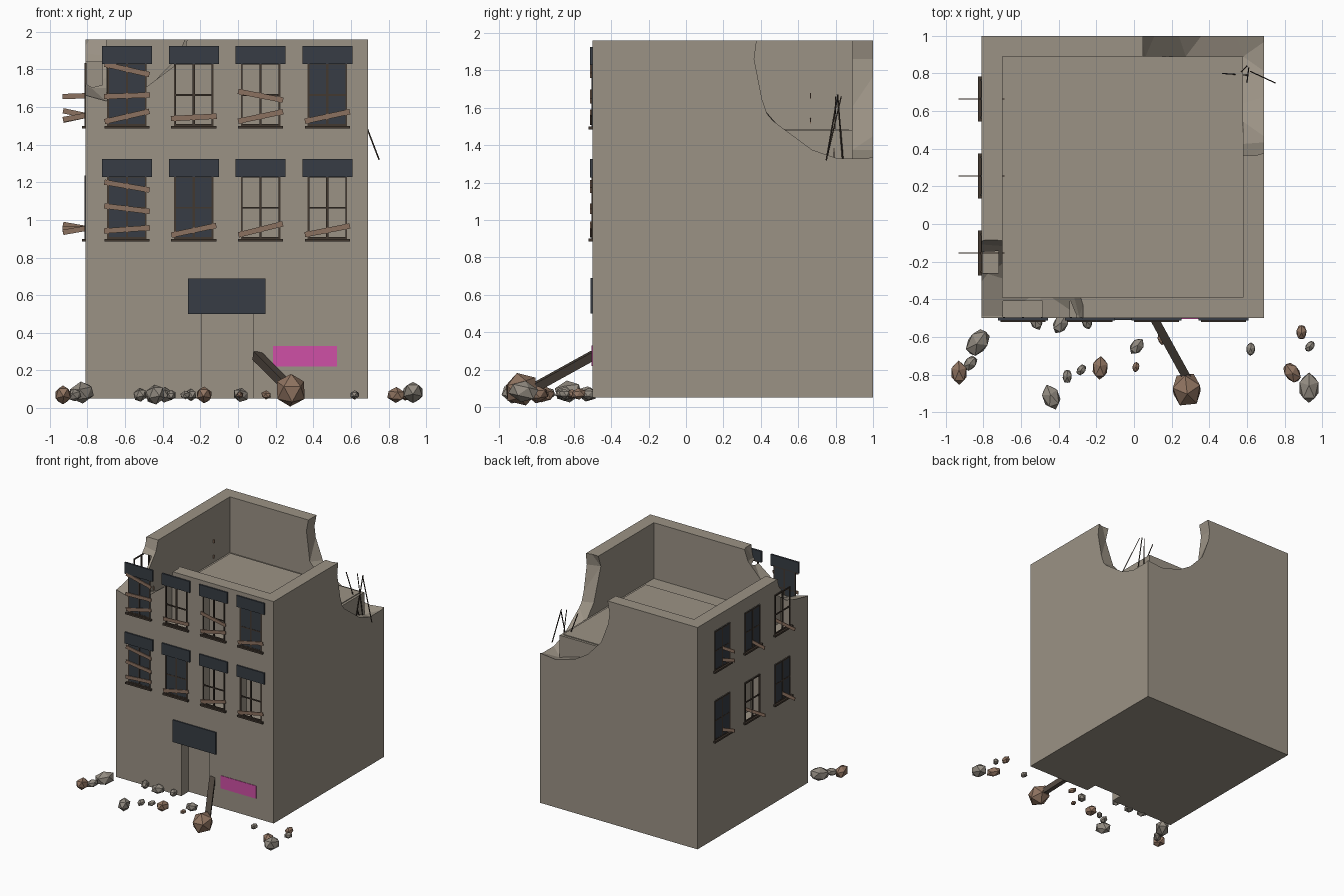
import bpy, bmesh, math, random
from mathutils import Vector, Matrix, Euler

if "Cube" in bpy.data.objects:
    bpy.data.objects.remove(bpy.data.objects["Cube"])

random.seed(4)


def material(name, rgb):
    m = bpy.data.materials.new(name)
    m.diffuse_color = (*rgb, 1)
    m.use_nodes = True
    m.node_tree.nodes["Principled BSDF"].inputs["Base Color"].default_value = m.diffuse_color
    return m


WALL = material("wall_plaster", (0.33, 0.29, 0.235))
SLATE = material("dark_slate", (0.038, 0.046, 0.058))
PLANK = material("plank_wood", (0.26, 0.165, 0.115))
FRAME = material("frame_brown", (0.055, 0.04, 0.03))
BEAM = material("beam_wood", (0.07, 0.055, 0.043))
PINK = material("pink_sign", (0.62, 0.08, 0.38))
GREY = material("rubble_grey", (0.29, 0.26, 0.22))
BROWN = material("rubble_brown", (0.28, 0.175, 0.12))


def finish(name, bm, mat):
    me = bpy.data.meshes.new(name)
    bm.to_mesh(me)
    bm.free()
    ob = bpy.data.objects.new(name, me)
    bpy.context.collection.objects.link(ob)
    if mat:
        me.materials.append(mat)
    return ob


def add_box(bm, lo, hi, mtx=Matrix()):
    """Box between two corners, then transformed."""
    lo, hi = Vector(lo), Vector(hi)
    m = mtx @ Matrix.Translation((lo + hi) / 2) @ Matrix.Diagonal((*(hi - lo), 1))
    bmesh.ops.create_cube(bm, size=1, matrix=m)


def box(name, lo, hi, mat, mtx=Matrix()):
    bm = bmesh.new()
    add_box(bm, lo, hi, mtx)
    return finish(name, bm, mat)


def ellipsoid(name, centre, radii):
    bm = bmesh.new()
    m = Matrix.Translation(centre) @ Matrix.Diagonal((*radii, 1))
    bmesh.ops.create_icosphere(bm, subdivisions=2, radius=1, matrix=m)
    return finish(name, bm, None)


def stick(name, a, b, w, h, mat):
    """Square bar from point a to point b."""
    a, b = Vector(a), Vector(b)
    m = Matrix.Translation(a) @ (b - a).to_track_quat('Z', 'Y').to_matrix().to_4x4()
    return box(name, (-w / 2, -h / 2, 0), (w / 2, h / 2, (b - a).length), mat, m)


# Window local frame: x along the wall, -y outwards, z = 0 at the opening's base
def front(x, z):
    return Matrix.Translation((x, -0.5, z))


def left(y, z):
    return Matrix.Translation((-0.81, y, z)) @ Matrix.Rotation(-math.pi / 2, 4, 'Z')


UP, LOW = 1.50, 0.90
# position, base height, has dark pane, planks as (height above base, tilt in degrees)
FRONT_WINDOWS = [
    (-0.59, UP, True, [(0.30, -13), (0.16, 2), (0.05, 13)]),
    (-0.235, UP, False, [(0.045, 3)]),
    (0.12, UP, False, [(0.16, -11), (0.05, 12)]),
    (0.475, UP, True, [(0.05, 12)]),
    (-0.59, LOW, True, [(0.28, -10), (0.16, -7), (0.05, 4)]),
    (-0.235, LOW, True, [(0.045, 12)]),
    (0.12, LOW, False, [(0.05, 14)]),
    (0.475, LOW, False, [(0.045, 11)]),
]
LEFT_WINDOWS = [
    (0.665, UP, True, [(0.16, 2), (0.055, -12)]),
    (0.255, UP, True, [(0.055, 12)]),
    (-0.155, UP, False, [(0.055, 10)]),
    (0.665, LOW, True, [(0.055, -10)]),
    (0.255, LOW, False, [(0.055, 2)]),
    (-0.155, LOW, True, [(0.055, 10)]),
]

# Building shell with openings cut out
building = box("building_shell", (-0.81, -0.5, 0.05), (0.69, 1.0, 1.96), WALL)
bm = bmesh.new()
for pos, z, _, _ in FRONT_WINDOWS:
    add_box(bm, (-0.105, -0.05, 0), (0.105, 0.09, 0.34), front(pos, z))
for pos, z, _, _ in LEFT_WINDOWS:
    add_box(bm, (-0.105, -0.05, 0), (0.105, 0.09, 0.34), left(pos, z))
add_box(bm, (-0.19, -0.6, 0), (0.08, -0.4, 0.5))
cutters = [
    finish("opening_cutter", bm, None),
    box("roof_well_cutter", (-0.70, -0.39, 1.2), (0.58, 0.89, 2.3), None),
    ellipsoid("front_breach_cutter", (-0.70, -0.49, 2.10), (0.48, 0.45, 0.47)),
    ellipsoid("rear_breach_cutter", (0.58, 0.89, 1.86), (0.58, 0.56, 0.57)),
]
for c in cutters:
    c.hide_render = True
    mod = building.modifiers.new(c.name, 'BOOLEAN')
    mod.operation = 'DIFFERENCE'
    mod.solver = 'EXACT'
    mod.object = c
deps = bpy.context.evaluated_depsgraph_get()
carved = bpy.data.meshes.new_from_object(building.evaluated_get(deps))
building.modifiers.clear()
building.data = carved
carved.materials.clear()
carved.materials.append(WALL)
for c in cutters:
    bpy.data.objects.remove(c)

# Roof floor inside the parapet
box("roof_floor", (-0.70, -0.39, 1.2), (0.58, 0.89, 1.48), WALL)
box("roof_deck", (-0.68, -0.25, 1.48), (0.56, 0.87, 1.487), WALL)


def window(name, m, pane, planks, on_front):
    if pane:
        box(name + "_pane", (-0.105, -0.002, 0), (0.105, 0.004, 0.335), SLATE, m)
    # Glazing bars and outer frame
    bm = bmesh.new()
    for x, w in ((-0.1, 0.01), (0, 0.012), (0.1, 0.01)):
        add_box(bm, (x - w / 2, -0.005, 0), (x + w / 2, 0.005, 0.335), m)
    for z in (0.005, 0.165, 0.33):
        add_box(bm, (-0.1, -0.004, z - 0.005), (0.1, 0.004, z + 0.005), m)
    finish(name + "_frame", bm, FRAME)
    box(name + "_sill", (-0.12, -0.02, -0.015), (0.12, 0.0, 0.0), FRAME, m)
    if on_front:
        box(name + "_lintel", (-0.133, -0.012, 0.328), (0.133, 0.004, 0.425), SLATE, m)
    # Boards: nailed across at the front, jutting out of the side wall
    for z, tilt in planks:
        p = Matrix.Translation(m.translation + Vector((0, 0, z)))
        p = p @ Matrix.Rotation(-math.radians(tilt), 4, 'Y')
        y = -0.009 if on_front else 0
        box(name + "_plank", (-0.122, y - 0.003, -0.014), (0.122, y + 0.003, 0.014), PLANK, p)


for pos, z, pane, planks in FRONT_WINDOWS:
    window("front_window", front(pos, z), pane, planks, True)
for pos, z, pane, planks in LEFT_WINDOWS:
    window("side_window", left(pos, z), pane, planks, False)

# Door lintel and wall sign
box("door_lintel", (-0.265, -0.51, 0.5), (0.145, -0.498, 0.69), SLATE)
box("wall_sign", (0.185, -0.504, 0.22), (0.525, -0.498, 0.33), PINK)

# Fallen beam and bent reinforcing rods
stick("fallen_beam", (0.10, -0.49, 0.28), (0.31, -0.87, 0.07), 0.045, 0.045, BEAM)
for a, b in [((0.62, 0.81, 1.66), (0.75, 0.75, 1.32)),
             ((0.47, 0.80, 1.66), (0.61, 0.79, 1.30)),
             ((0.61, 0.83, 1.66), (0.60, 0.75, 1.32)),
             ((0.57, 0.81, 1.67), (0.60, 0.84, 1.30))]:
    stick("reinforcing_rod", a, b, 0.006, 0.006, FRAME)

# Rubble: x, y, radius
GREY_STONES = [(-0.83, -0.63, 0.078), (-0.87, -0.74, 0.045), (-0.44, -0.92, 0.067),
               (-0.355, -0.81, 0.037), (-0.28, -0.775, 0.032), (-0.52, -0.52, 0.045),
               (-0.39, -0.53, 0.055), (-0.25, -0.52, 0.04), (0.015, -0.65, 0.048),
               (0.62, -0.665, 0.035), (0.935, -0.65, 0.032), (0.93, -0.87, 0.078)]
BROWN_STONES = [(-0.93, -0.79, 0.062), (-0.18, -0.765, 0.06), (0.01, -0.76, 0.027),
                (0.15, -0.61, 0.035), (0.28, -0.88, 0.09), (0.89, -0.575, 0.04),
                (0.84, -0.79, 0.058)]
for stones, mat in ((GREY_STONES, GREY), (BROWN_STONES, BROWN)):
    for x, y, r in stones:
        bm = bmesh.new()
        turn = Euler((0, random.uniform(-0.3, 0.3), random.uniform(0.8, 2.2)))
        flat = 1.0 if r > 0.085 else random.uniform(0.7, 0.85)
        m = (Matrix.Translation((x, y, max(0.07, r + 0.005))) @ turn.to_matrix().to_4x4()
             @ Matrix.Diagonal((r * 1.1, r * (0.95 if flat == 1 else 0.75), r * flat, 1)))
        bmesh.ops.create_icosphere(bm, subdivisions=1, radius=1, matrix=m)
        finish("rubble_stone", bm, mat)
